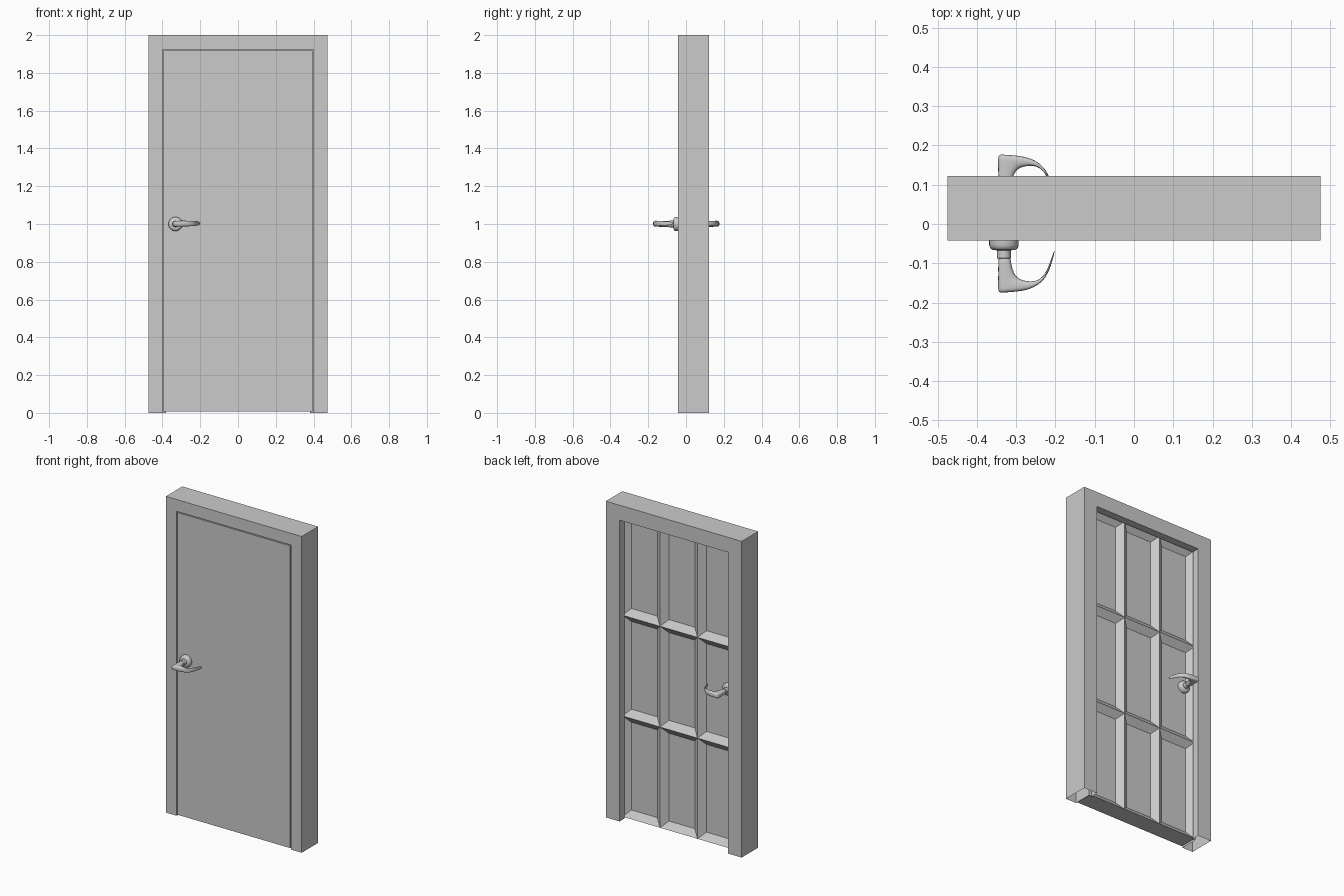
import bpy, bmesh, math
from mathutils import Matrix

cube = bpy.data.objects.get("Cube")
if cube:
    bpy.data.objects.remove(cube, do_unlink=True)

grey = bpy.data.materials.new("plain_grey")
grey.use_nodes = True
grey.diffuse_color = (0.6, 0.6, 0.6, 1)
bsdf = next(n for n in grey.node_tree.nodes if n.type == 'BSDF_PRINCIPLED')
bsdf.inputs["Base Color"].default_value = grey.diffuse_color

FRONT, STOP, BACK = -0.042, 0.073, 0.122
HALF, HEIGHT = 0.475, 2.0
PANEL = 0.041          # floor of the sunken back panels
HX, HZ = -0.331, 1.0   # handle axis


def finish(bm, name, smooth=False):
    bmesh.ops.recalc_face_normals(bm, faces=bm.faces)
    mesh = bpy.data.meshes.new(name)
    bm.to_mesh(mesh)
    bm.free()
    mesh.materials.append(grey)
    obj = bpy.data.objects.new(name, mesh)
    bpy.context.collection.objects.link(obj)
    if smooth:
        bpy.ops.object.select_all(action='DESELECT')
        obj.select_set(True)
        bpy.context.view_layer.objects.active = obj
        bpy.ops.object.shade_smooth_by_angle(angle=math.radians(40))
    return obj


def loft(bm, rings, closed=True):
    """Join equal-length rings of vertices with quads."""
    n = len(rings[0])
    for a, b in zip(rings, rings[1:]):
        for i in range(n if closed else n - 1):
            j = (i + 1) % n
            bm.faces.new((a[i], a[j], b[j], b[i]))


# Door frame: rebated section carried up, across and down, open at the foot
def build_frame():
    bm = bmesh.new()
    section = [(HALF, FRONT), (0.40, FRONT), (0.40, STOP),
               (0.38, STOP), (0.38, BACK), (HALF, BACK)]
    corners = [(-1, 0), (-1, 1), (1, 1), (1, 0)]
    rings = [[bm.verts.new((side * w, y, up * (HEIGHT - HALF + w)))
              for w, y in section] for side, up in corners]
    loft(bm, rings)
    finish(bm, "door_frame")


# Door leaf: flat front, three by three sunken panels with sloped sides behind
def build_leaf():
    half, low, high = 0.394, 0.008, 1.919
    bm = bmesh.new()
    grid = [[bm.verts.new((half * (2 * i / 3 - 1), STOP, low + (high - low) * j / 3))
             for i in range(4)] for j in range(4)]
    loft(bm, grid, closed=False)
    rim = [e for e in bm.edges if e.is_boundary]
    panels = list(bm.faces)
    extruded = bmesh.ops.extrude_edge_only(bm, edges=rim)["geom"]
    for v in extruded:
        if isinstance(v, bmesh.types.BMVert):
            v.co.y = FRONT
    bmesh.ops.contextual_create(
        bm, geom=[e for e in bm.edges if e.is_boundary])
    bmesh.ops.inset_individual(bm, faces=panels, thickness=0.058, depth=0)
    for face in panels:
        for v in face.verts:
            v.co.y = PANEL
    finish(bm, "door_leaf")


# Round rose and neck, turned around the handle axis
def build_rose(name, base, out):
    bm = bmesh.new()
    profile = [(0.0375, 0), (0.0375, 0.012), (0.035, 0.019), (0.029, 0.024),
               (0.0175, 0.025), (0.0175, 0.045), (0.015, 0.046)]
    steps = 32
    rings = []
    for r, d in profile:
        turn = [2 * math.pi * k / steps for k in range(steps)]
        rings.append([bm.verts.new((HX + r * math.cos(t), base + out * d,
                                    HZ + r * math.sin(t))) for t in turn])
    loft(bm, rings)
    bm.faces.new(rings[0])
    bm.faces.new(rings[-1])
    finish(bm, name, smooth=True)


# Curled lever: rounded sections between an outer and an inner outline
def build_lever(name, base, out):
    # outer x, outer depth, inner x, inner depth, half height
    stations = [(-0.346, 0.035, -0.315, 0.035, 0.016),
                (-0.346, 0.07, -0.312, 0.06, 0.016),
                (-0.346, 0.11, -0.307, 0.08, 0.016),
                (-0.347, 0.134, -0.298, 0.092, 0.016),
                (-0.335, 0.133, -0.29, 0.098, 0.016),
                (-0.30, 0.131, -0.28, 0.102, 0.016),
                (-0.265, 0.125, -0.258, 0.105, 0.015),
                (-0.235, 0.108, -0.238, 0.099, 0.014),
                (-0.215, 0.08, -0.221, 0.078, 0.012),
                (-0.20, 0.023, -0.203, 0.023, 0.009)]
    bm = bmesh.new()
    sides = 12
    rings = []
    for k, (ox, od, ix, dd, h) in enumerate(stations):
        lift = 0.004 * k / len(stations)
        ring = []
        for s in range(sides):
            t = 2 * math.pi * s / sides
            c, q = [math.copysign(abs(f(t)) ** 0.65, f(t)) for f in (math.cos, math.sin)]
            u = (1 + c) / 2
            ring.append(bm.verts.new((ix + (ox - ix) * u,
                                      base + out * (dd + (od - dd) * u),
                                      HZ + lift + h * q)))
        rings.append(ring)
    loft(bm, rings)
    bm.faces.new(rings[0])
    bm.faces.new(rings[-1])
    obj = finish(bm, name, smooth=True)
    sub = obj.modifiers.new("soften", 'SUBSURF')
    sub.levels = sub.render_levels = 2


build_frame()
build_leaf()
for side, base, out in (("front", FRONT, -1), ("back", PANEL + 0.003, 1)):
    build_rose(side + "_handle_rose", base, out)
    build_lever(side + "_handle_lever", base, out)
